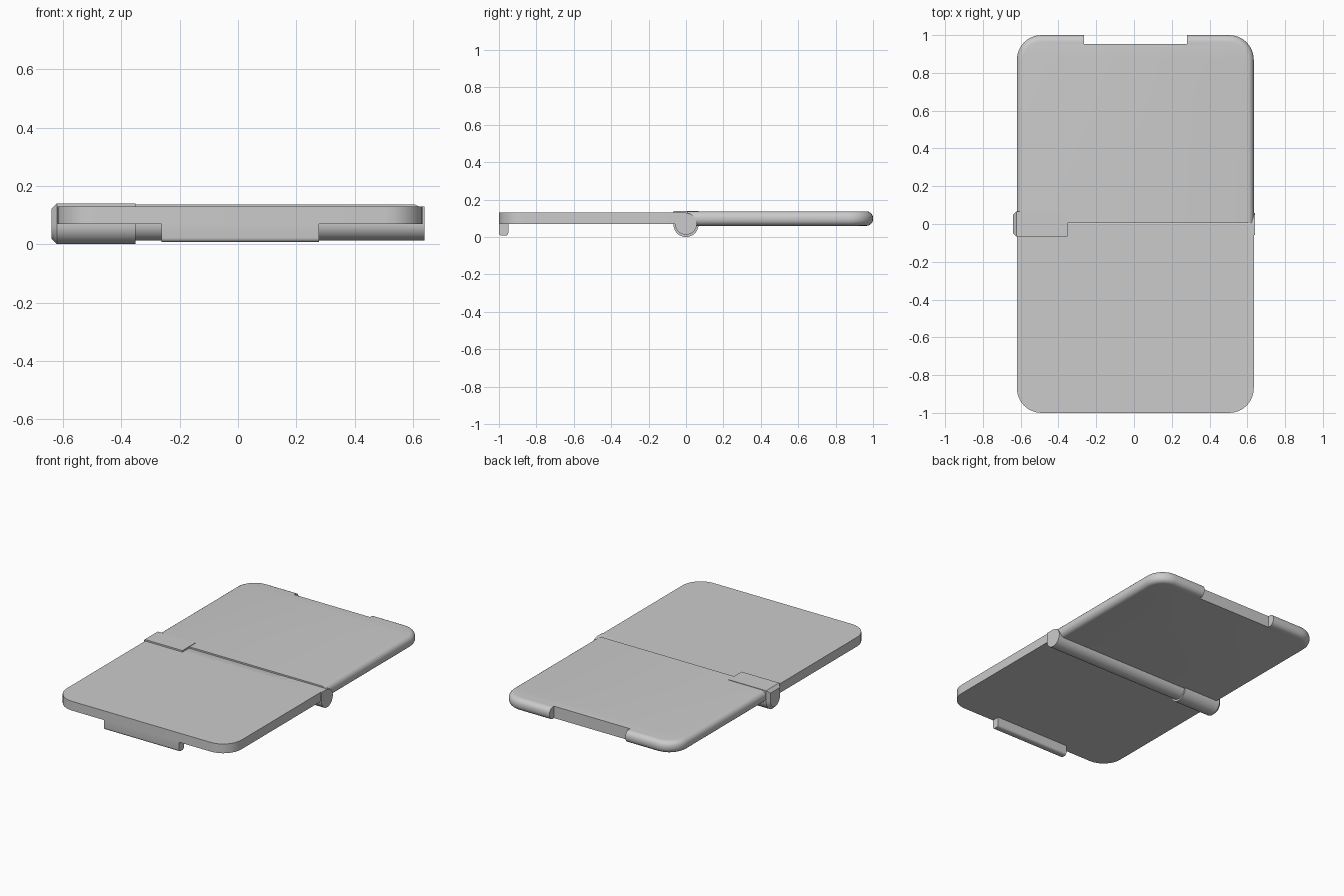
import bpy, bmesh, math
from mathutils import Vector

if "Cube" in bpy.data.objects:
    bpy.data.objects.remove(bpy.data.objects["Cube"])


def finish(name, bm):
    bmesh.ops.recalc_face_normals(bm, faces=bm.faces)
    me = bpy.data.meshes.new(name)
    bm.to_mesh(me)
    bm.free()
    ob = bpy.data.objects.new(name, me)
    bpy.context.collection.objects.link(ob)
    return ob


def smooth(ob):
    bpy.ops.object.select_all(action='DESELECT')
    ob.select_set(True)
    bpy.context.view_layer.objects.active = ob
    bpy.ops.object.shade_smooth_by_angle(angle=math.radians(32))


def prism(points, depth):
    bm = bmesh.new()
    face = bm.faces.new([bm.verts.new(p) for p in points])
    out = bmesh.ops.extrude_face_region(bm, geom=[face])
    verts = [v for v in out['geom'] if isinstance(v, bmesh.types.BMVert)]
    bmesh.ops.translate(bm, verts=verts, vec=Vector(depth))
    return bm


def arc(cx, cy, r, a0, a1, n):
    steps = [math.radians(a0 + (a1 - a0) * i / n) for i in range(n + 1)]
    return [(cx + r * math.cos(a), cy + r * math.sin(a)) for a in steps]


def plate(name, y_in, y_out, z0, z1, x0=-0.62, x1=0.634, r=0.13, round_edge=0):
    """Slab with two rounded outer corners, optionally softened rims."""
    length = abs(y_out - y_in)
    s = 1 if y_out > y_in else -1
    outline = [(x0, 0), (x1, 0)]
    outline += arc(x1 - r, length - r, r, 0, 90, 8)
    outline += arc(x0 + r, length - r, r, 90, 180, 8)
    bm = prism([(x, y_in + s * y, z0) for x, y in outline], (0, 0, z1 - z0))
    if round_edge:
        rim = [e for e in bm.edges
               if abs(e.verts[0].co.z - e.verts[1].co.z) < 1e-5
               and max(abs(v.co.y - y_in) for v in e.verts) > 1e-4]
        bmesh.ops.bevel(bm, geom=rim, offset=round_edge, segments=5,
                        profile=0.5, affect='EDGES')
    return finish(name, bm)


def bar(name, profile, x0, x1, chamfer=0):
    """Extrude a (y, z) profile along x, optionally chamfering the x0 end."""
    bm = prism([(x0, y, z) for y, z in profile], (x1 - x0, 0, 0))
    if chamfer:
        rim = [e for e in bm.edges if all(abs(v.co.x - x0) < 1e-5 for v in e.verts)]
        bmesh.ops.bevel(bm, geom=rim, offset=chamfer, segments=1, affect='EDGES')
    return finish(name, bm)


# flat front leaf
front = plate("front_leaf", 0.0, -1.0, 0.07, 0.13)

# softened back leaf with the latch notch cut through its far edge
back = plate("back_leaf", 0.005, 1.0, 0.06, 0.137, round_edge=0.034)
cutter = bar("notch_cutter", [(0.953, -0.1), (1.1, -0.1), (1.1, 0.3), (0.953, 0.3)],
             -0.265, 0.28)
cutter.hide_render = True
mod = back.modifiers.new("notch", 'BOOLEAN')
mod.object = cutter
mod.operation = 'DIFFERENCE'
mod.solver = 'EXACT'
bpy.context.view_layer.objects.active = back
bpy.ops.object.modifier_apply(modifier=mod.name)
bpy.data.objects.remove(cutter)

# large knuckle on the left, flat on top and round underneath
left = bar("hinge_knuckle_left",
           [(0.067, 0.14), (-0.067, 0.14)] + arc(0, 0.067, 0.067, 180, 360, 20),
           -0.64, -0.352, chamfer=0.018)

# long slimmer knuckle carried by the front leaf
long_profile = [(0.0, 0.13), (-0.057, 0.13)] + arc(0, 0.07, 0.058, 180, 445, 28)
right = bar("hinge_knuckle_right", long_profile, -0.352, 0.64)

# latch lip hanging from the front edge
lip = bar("latch_lip",
          [(-0.95, 0.075), (-1.0, 0.075)]
          + arc(-0.985, 0.022, 0.015, 180, 270, 4)
          + arc(-0.965, 0.022, 0.015, 270, 360, 4),
          -0.262, 0.278)

for part in (front, back, left, right, lip):
    smooth(part)
